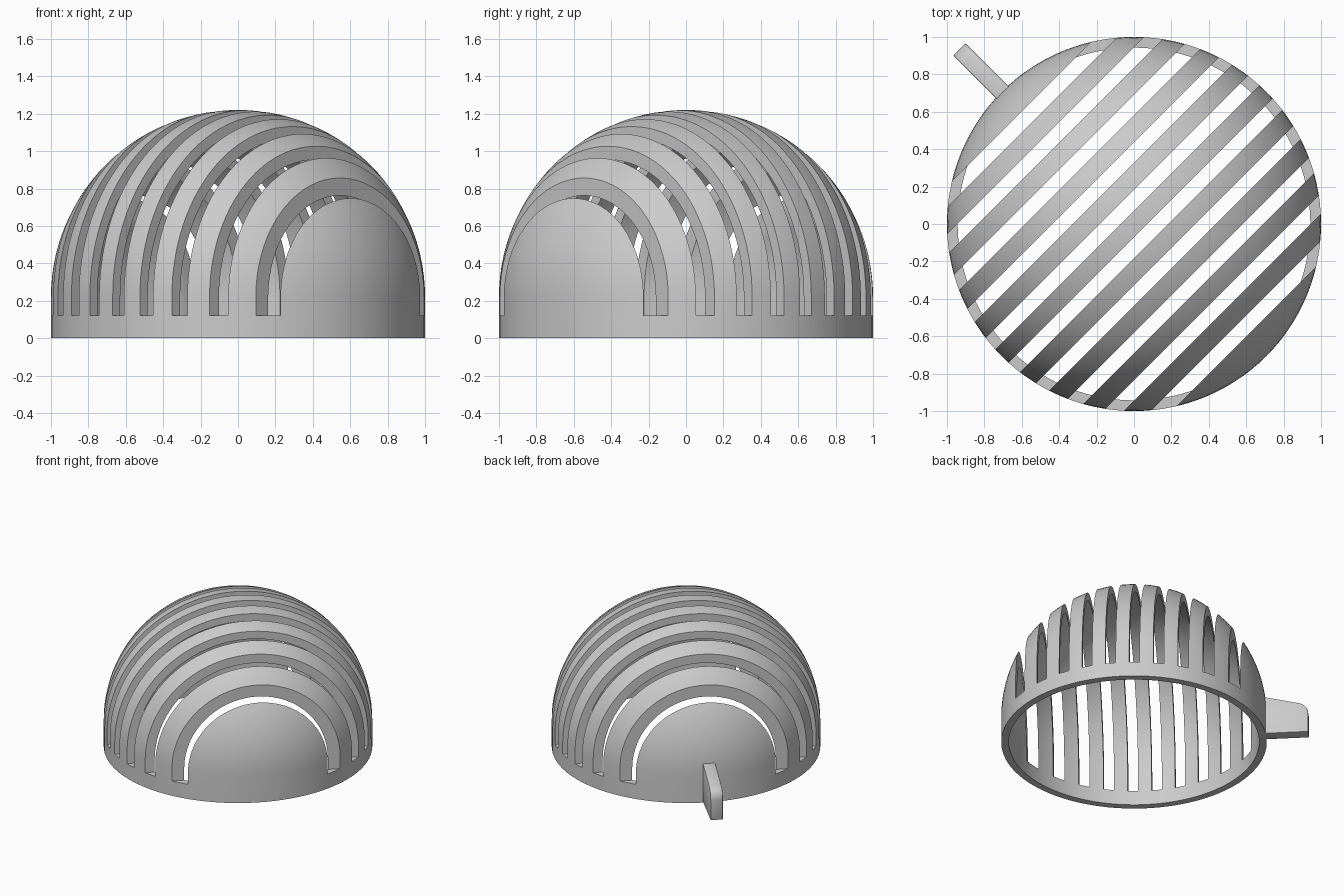
import bpy, bmesh
from math import pi, sin, cos, radians
from mathutils import Matrix, Vector

RADIUS, INNER, SPRING = 1.0, 0.943, 0.22    # dome radii and height of its centre
PITCH, SLOT, SILL = 0.18, 0.078, 0.12       # slot spacing, width and lower end
SIDES, STEPS = 112, 28                      # facets around and up the dome

cube = bpy.data.objects.get("Cube")
if cube:
    bpy.data.objects.remove(cube)

grey = bpy.data.materials.new("plain_grey")
grey.use_nodes = True
grey.diffuse_color = (0.6, 0.6, 0.6, 1)
grey.node_tree.nodes["Principled BSDF"].inputs["Base Color"].default_value = (0.6, 0.6, 0.6, 1)


def make_object(name, bm):
    bmesh.ops.recalc_face_normals(bm, faces=bm.faces[:])
    mesh = bpy.data.meshes.new(name)
    bm.to_mesh(mesh)
    bm.free()
    mesh.materials.append(grey)
    obj = bpy.data.objects.new(name, mesh)
    bpy.context.collection.objects.link(obj)
    return obj


def select_only(obj):
    bpy.ops.object.select_all(action='DESELECT')
    obj.select_set(True)
    bpy.context.view_layer.objects.active = obj


def add_ring(bm, radius, z):
    return [bm.verts.new((radius * cos(2 * pi * i / SIDES), radius * sin(2 * pi * i / SIDES), z))
            for i in range(SIDES)]


def join_rings(bm, a, b):
    for i in range(SIDES):
        j = (i + 1) % SIDES
        bm.faces.new((a[i], a[j], b[j], b[i]))


def add_bowl(bm, radius):
    """Straight wall with a hemisphere on top; returns its foot ring."""
    foot = below = add_ring(bm, radius, 0)
    for k in range(STEPS):
        angle = pi / 2 * k / STEPS
        ring = add_ring(bm, radius * cos(angle), SPRING + radius * sin(angle))
        join_rings(bm, below, ring)
        below = ring
    pole = bm.verts.new((0, 0, SPRING + radius))
    for i in range(SIDES):
        bm.faces.new((below[i], below[(i + 1) % SIDES], pole))
    return foot


# Dome shell: outer and inner bowls joined by a flat rim
bm = bmesh.new()
join_rings(bm, add_bowl(bm, RADIUS), add_bowl(bm, INNER))
dome = make_object("slotted_dome", bm)

# Ten parallel slots running diagonally through the dome
bm = bmesh.new()
turn = Matrix.Rotation(radians(-45), 4, 'Z')
for i in range(10):
    place = Matrix.Translation(((i - 4.5) * PITCH, 0, SILL + 1))
    size = Matrix.Diagonal((SLOT, 3, 2, 1))
    bmesh.ops.create_cube(bm, size=1, matrix=turn @ place @ size)
cutter = make_object("slot_cutter", bm)
cutter.hide_render = True

select_only(dome)
cut = dome.modifiers.new("slots", 'BOOLEAN')
cut.operation = 'DIFFERENCE'
cut.solver = 'EXACT'
cut.object = cutter
bpy.ops.object.modifier_apply(modifier="slots")
bpy.data.objects.remove(cutter)
bpy.ops.object.shade_smooth_by_angle(angle=radians(30))

# Handle: sloping side profile with a rounded outer corner, extruded across
bm = bmesh.new()
corner = [(1.23 + 0.09 * sin(a), 0.165 + 0.09 * cos(a))
          for a in [radians(15 + 75 * i / 10) for i in range(11)]]
profile = [(0.96, 0), (1.32, 0)] + corner[::-1] + [(0.96, 0.325)]
width = 0.094
near = [bm.verts.new((v, -width / 2, z)) for v, z in profile]
far = [bm.verts.new((v, width / 2, z)) for v, z in profile]
bm.faces.new(near)
bm.faces.new(far[::-1])
for i in range(len(profile)):
    bm.faces.new((near[i - 1], near[i], far[i], far[i - 1]))
bmesh.ops.rotate(bm, verts=bm.verts[:], cent=Vector((0, 0, 0)),
                 matrix=Matrix.Rotation(radians(135), 3, 'Z'))
handle = make_object("handle", bm)
select_only(handle)
bevel = handle.modifiers.new("soft_edges", 'BEVEL')
bevel.width = 0.006
bevel.segments = 2
bevel.limit_method = 'ANGLE'
bpy.ops.object.modifier_apply(modifier="soft_edges")
bpy.ops.object.shade_smooth_by_angle(angle=radians(30))
